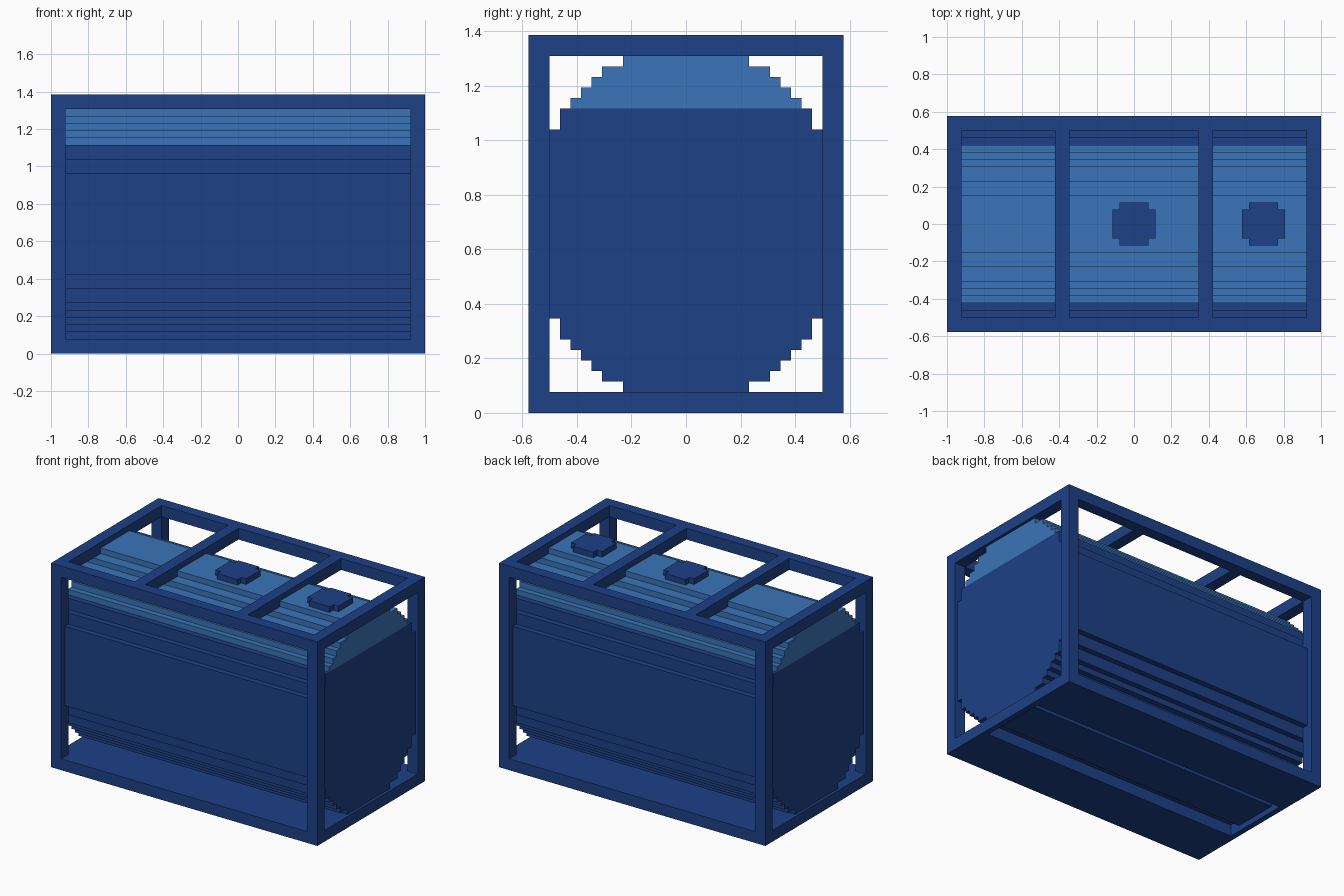
import bpy, bmesh

U = 1 / 26  # one grid step

cube = bpy.data.objects.get("Cube")
if cube:
    bpy.data.objects.remove(cube)


def material(name, rgb):
    m = bpy.data.materials.new(name)
    m.use_nodes = True
    m.diffuse_color = (*rgb, 1)
    bsdf = next(n for n in m.node_tree.nodes if n.type == 'BSDF_PRINCIPLED')
    bsdf.inputs["Base Color"].default_value = (*rgb, 1)
    return m


NAVY = material("navy blue", (0.0124, 0.052, 0.245))
LIGHT = material("light blue", (0.042, 0.178, 0.48))


def prism(name, outline, axis, lo, hi, mat):
    """Extrude a 2D outline along x (points y, z) or z (points x, y)."""
    bm = bmesh.new()

    def place(a, b, t):
        return (t * U, a * U, b * U) if axis == 'x' else (a * U, b * U, t * U)

    face = bm.faces.new([bm.verts.new(place(a, b, lo)) for a, b in outline])
    geom = bmesh.ops.extrude_face_region(bm, geom=[face])["geom"]
    move = place(0, 0, hi - lo)
    bmesh.ops.translate(bm, vec=move, verts=[g for g in geom if isinstance(g, bmesh.types.BMVert)])
    bmesh.ops.recalc_face_normals(bm, faces=bm.faces)
    mesh = bpy.data.meshes.new(name)
    bm.to_mesh(mesh)
    bm.free()
    mesh.materials.append(mat)
    obj = bpy.data.objects.new(name, mesh)
    bpy.context.collection.objects.link(obj)
    return obj


def box(name, x, y, z, mat=NAVY):
    outline = [(x[0], y[0]), (x[1], y[0]), (x[1], y[1]), (x[0], y[1])]
    return prism(name, outline, 'z', z[0], z[1], mat)


def stepped(rows):
    """Symmetric staircase outline from (bottom, top, half width) rows."""
    right = [p for lo, hi, w in rows for p in ((w, lo), (w, hi))]
    return right + [(-a, b) for a, b in reversed(right)]


# Tank: stepped round section, dark body and light upper part
body_rows = [(1, 2, 4), (2, 3, 6), (3, 4, 8), (4, 5, 9), (5, 6, 10), (6, 7, 11),
             (7, 9, 12), (9, 11, 13), (11, 25, 14), (25, 27, 13), (27, 29, 12)]
top_rows = [(29, 30, 11), (30, 31, 10), (31, 32, 9), (32, 33, 8), (33, 34, 6), (34, 35, 4)]
prism("tank_body", stepped(body_rows), 'x', -25.5, 25.5, NAVY)
prism("tank_top", stepped(top_rows), 'x', -25.5, 25.5, LIGHT)

# Hatches on top of the tank
for name, cx in (("middle_hatch", 0), ("left_hatch", 18)):
    outline = [(a + cx, b) for a, b in stepped([(-3, -2, 2), (-2, 2, 3), (2, 3, 2)])]
    prism(name, outline, 'z', 35, 36, NAVY)

# Frame: floor around a slot, corner posts and top rails
for side, s in (("front", -1), ("back", 1)):
    box(side + "_floor", (-26, 26), sorted((6 * s, 15 * s)), (0, 2))
    box(side + "_top_rail", (-26, 26), sorted((13 * s, 15 * s)), (34, 36))
    for end, e in (("right", -1), ("left", 1)):
        box(f"{side}_{end}_post", sorted((24 * e, 26 * e)), sorted((13 * s, 15 * s)), (2, 34))

for end, e in (("right", -1), ("left", 1)):
    box(end + "_floor_end", sorted((25 * e, 26 * e)), (-6, 6), (0, 2))
    box(end + "_top_rail", sorted((24 * e, 26 * e)), (-13, 13), (34, 36))
    box(end + "_cross_bar", sorted((9 * e, 11 * e)), (-13, 13), (34, 36))
